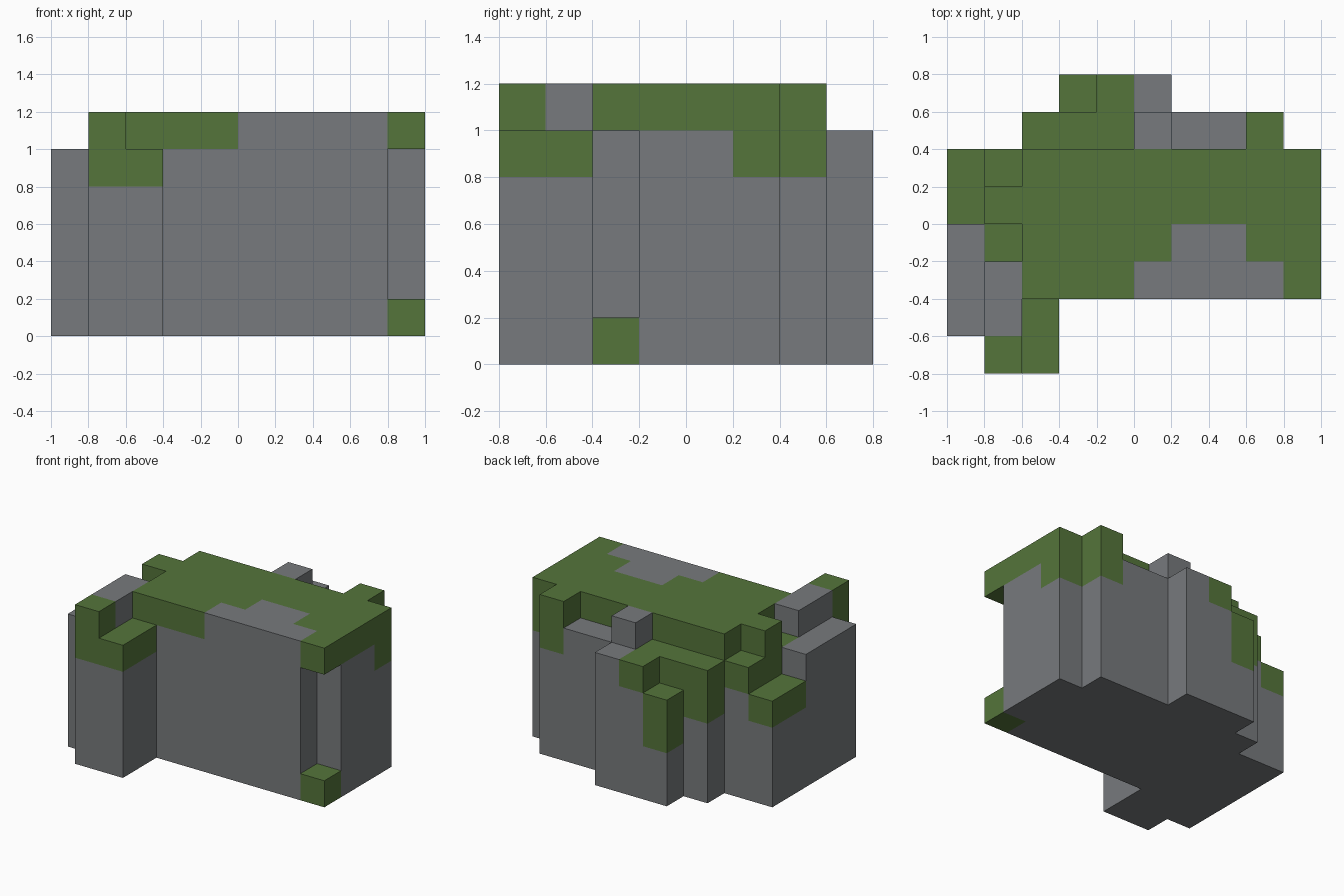
import bpy
import bmesh
from mathutils import Vector

CELL = 0.2
ORIGIN = Vector((-1.0, -0.8, 0.0))

default_cube = bpy.data.objects.get("Cube")
if default_cube:
    bpy.data.objects.remove(default_cube, do_unlink=True)


def make_material(name, colour):
    material = bpy.data.materials.new(name)
    material.use_nodes = True
    material.diffuse_color = colour
    material.node_tree.nodes["Principled BSDF"].inputs["Base Color"].default_value = colour
    return material


stone = make_material("stone_grey", (0.185, 0.195, 0.205, 1))
moss = make_material("moss_green", (0.09, 0.178, 0.043, 1))

# Map of block position to its material
blocks = {}


def fill(material, x, y, z):
    """Fill a box of blocks; each argument is a (start, end) range in cells."""
    for i in range(*x):
        for j in range(*y):
            for k in range(*z):
                blocks[i, j, k] = material


def column(x, y, height):
    fill(stone, x, y, (0, height))


# Central boulder and its left end
column((2, 9), (2, 6), 6)
column((9, 10), (3, 6), 6)

# Front spur with a raised ridge
column((1, 3), (0, 2), 5)
column((1, 2), (0, 3), 6)

# Stepped ledges on the right side
column((0, 2), (3, 4), 5)
column((0, 1), (1, 3), 5)
column((0, 1), (4, 6), 4)
column((1, 2), (4, 5), 6)
column((1, 2), (5, 6), 5)

# Stepped ledges on the back
column((2, 8), (6, 7), 5)
column((5, 6), (6, 7), 6)
column((8, 9), (6, 7), 6)
column((4, 6), (7, 8), 5)
column((3, 4), (7, 8), 4)

# Moss carpet on the top, with a bare stone patch at the front
fill(moss, (2, 10), (2, 6), (5, 6))
fill(stone, (5, 9), (2, 3), (5, 6))
fill(stone, (6, 8), (3, 4), (5, 6))

# Moss on the front spur
fill(moss, (1, 3), (0, 1), (4, 5))
fill(moss, (2, 3), (1, 2), (4, 5))
fill(moss, (1, 2), (0, 1), (5, 6))

# Moss on the right ledges
fill(moss, (0, 1), (4, 6), (3, 4))
fill(moss, (1, 2), (3, 6), (4, 5))
fill(moss, (1, 2), (4, 5), (5, 6))

# Moss hanging over the back and the left corner
fill(moss, (2, 5), (6, 7), (4, 5))
fill(moss, (2, 3), (6, 7), (3, 4))
fill(moss, (4, 5), (7, 8), (4, 5))
fill(moss, (3, 4), (7, 8), (2, 4))
fill(moss, (8, 9), (6, 7), (4, 6))
fill(moss, (9, 10), (5, 6), (4, 5))

# Small mossy block on the ground
fill(moss, (9, 10), (2, 3), (0, 1))


def build(name, material):
    """Make one object from the exposed faces of all blocks of a material."""
    bm = bmesh.new()
    for cell, cell_material in blocks.items():
        if cell_material is not material:
            continue
        for axis in range(3):
            for sign in (-1, 1):
                neighbour = list(cell)
                neighbour[axis] += sign
                if tuple(neighbour) in blocks:
                    continue
                normal, u, v = Vector(), Vector(), Vector()
                normal[axis] = sign
                u[(axis + 1) % 3] = sign
                v[(axis + 2) % 3] = 1
                centre = Vector(cell) + Vector((0.5, 0.5, 0.5)) + normal / 2
                corners = (-u - v, u - v, u + v, v - u)
                bm.faces.new([bm.verts.new(ORIGIN + CELL * (centre + c / 2)) for c in corners])
    bmesh.ops.remove_doubles(bm, verts=bm.verts, dist=0.001)
    mesh = bpy.data.meshes.new(name)
    bm.to_mesh(mesh)
    bm.free()
    mesh.materials.append(material)
    bpy.context.collection.objects.link(bpy.data.objects.new(name, mesh))


build("boulder_stone", stone)
build("boulder_moss", moss)
